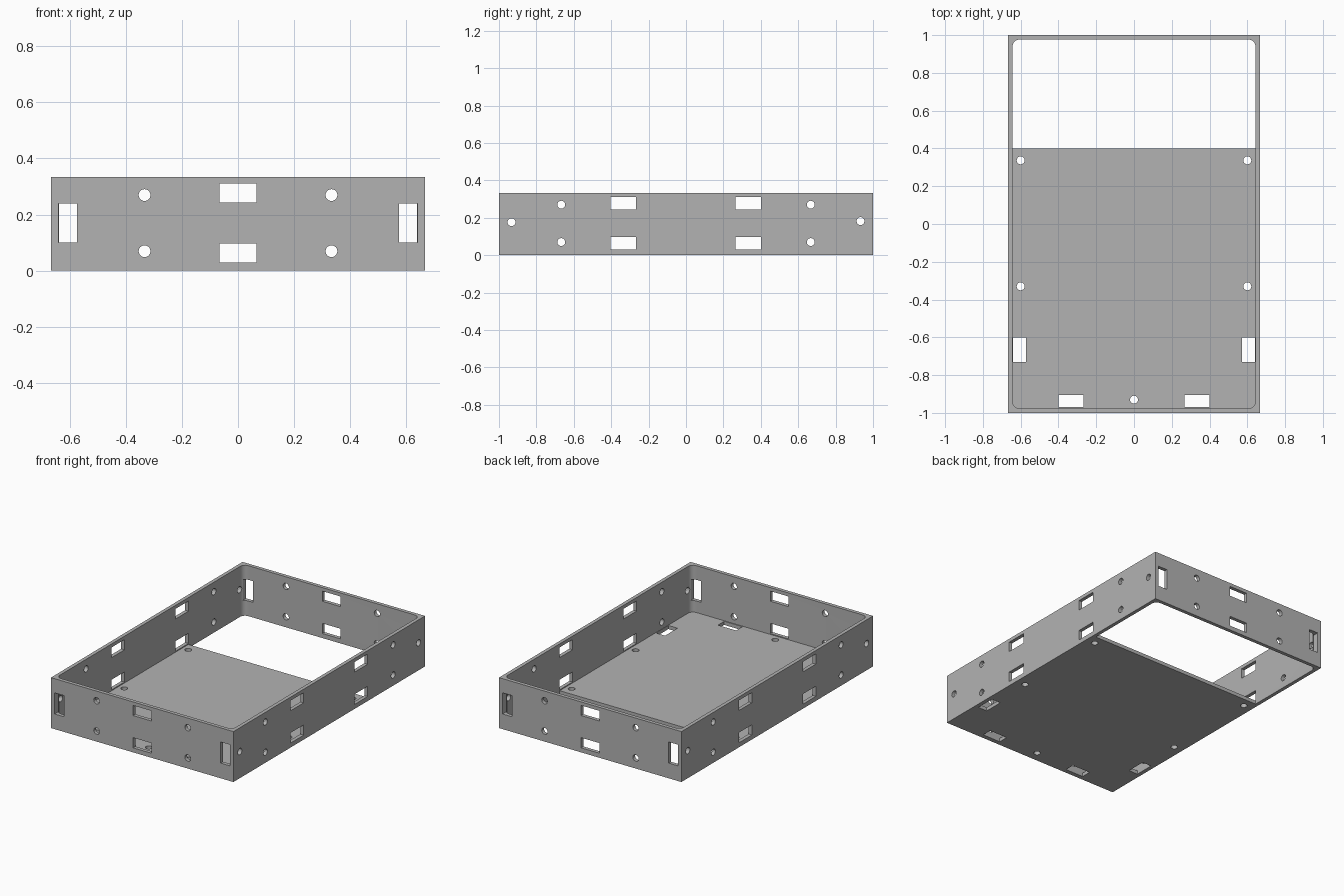
import bpy, bmesh, math
from mathutils import Matrix, Vector

cube = bpy.data.objects.get("Cube")
if cube:
    bpy.data.objects.remove(cube, do_unlink=True)

# Overall dimensions
W, L, H = 0.6667, 1.0, 0.3333      # half width, half length, height
T = 0.024                          # wall and floor thickness
FLOOR_END = 0.4

grey = bpy.data.materials.new("plain grey")
grey.use_nodes = True
grey.diffuse_color = (0.45, 0.45, 0.45, 1)
grey.node_tree.nodes["Principled BSDF"].inputs["Base Color"].default_value = (0.45, 0.45, 0.45, 1)


def add_box(bm, lo, hi):
    lo, hi = Vector(lo), Vector(hi)
    size = Matrix.Diagonal((hi - lo).to_4d())
    size[3][3] = 1
    bmesh.ops.create_cube(bm, size=1, matrix=Matrix.Translation((lo + hi) / 2) @ size)


def add_hole(bm, centre, axis, radius=0.021, depth=0.08):
    turn = Vector((0, 0, 1)).rotation_difference(Vector(axis)).to_matrix().to_4x4()
    bmesh.ops.create_cone(bm, cap_ends=True, segments=32, radius1=radius, radius2=radius,
                          depth=depth, matrix=Matrix.Translation(centre) @ turn)


def finish(bm, name):
    bmesh.ops.recalc_face_normals(bm, faces=bm.faces)
    mesh = bpy.data.meshes.new(name)
    bm.to_mesh(mesh)
    bm.free()
    mesh.materials.append(grey)
    obj = bpy.data.objects.new(name, mesh)
    bpy.context.scene.collection.objects.link(obj)
    return obj


def subtract(obj, cutter):
    mod = obj.modifiers.new("cut", 'BOOLEAN')
    mod.operation, mod.solver, mod.object = 'DIFFERENCE', 'EXACT', cutter
    bpy.context.view_layer.objects.active = obj
    bpy.ops.object.modifier_apply(modifier=mod.name)
    bpy.data.objects.remove(cutter, do_unlink=True)


# Outer block
bm = bmesh.new()
add_box(bm, (-W, -L, 0), (W, L, H))
tray = finish(bm, "tray")

# Cavity with rounded corners, open through the bottom behind the floor
bm = bmesh.new()
r, steps = 0.035, 8
outline = []
for i, (sx, sy) in enumerate([(1, 1), (-1, 1), (-1, -1), (1, -1)]):
    for k in range(steps + 1):
        a = math.pi / 2 * (i + k / steps)
        outline.append(bm.verts.new((sx * (W - T - r) + r * math.cos(a),
                                     sy * (L - T - r) + r * math.sin(a), -0.2)))
base = bm.faces.new(outline)
top = bmesh.ops.extrude_face_region(bm, geom=[base])["geom"]
bmesh.ops.translate(bm, vec=(0, 0, 0.8), verts=[g for g in top if isinstance(g, bmesh.types.BMVert)])
cavity = finish(bm, "cavity_cutter")
bm = bmesh.new()
add_box(bm, (-1, -1.5, -0.5), (1, FLOOR_END, T))
subtract(cavity, finish(bm, "floor_block"))
subtract(tray, cavity)

# Windows and round holes
bm = bmesh.new()
slots = [(0.03, 0.097), (0.243, 0.31)]
for s in (-1, 1):
    # front and back walls
    y0, y1 = sorted((s * (L - 0.04), s * (L + 0.04)))
    for z0, z1 in slots:
        add_box(bm, (-0.0667, y0, z0), (0.0667, y1, z1))
        for x in (-0.333, 0.333):
            add_hole(bm, (x, s * L, (z0 + z1) / 2 + (0.006 if z0 < 0.1 else -0.007)), (0, 1, 0))
    for x in (-1, 1):
        x0, x1 = sorted((x * 0.573, x * 0.64))
        add_box(bm, (x0, y0, 0.1), (x1, y1, 0.24))
    # side walls
    x0, x1 = sorted((s * (W - 0.04), s * (W + 0.04)))
    for z0, z1 in slots:
        for y in (-0.335, 0.333):
            add_box(bm, (x0, y - 0.068, z0), (x1, y + 0.068, z1))
    for y in (-0.667, 0.667):
        for z in (0.07, 0.27):
            add_hole(bm, (s * W, y, z), (1, 0, 0))
    for y, z in ((-0.933, 0.176), (0.933, 0.182)):
        add_hole(bm, (s * W, y, z), (1, 0, 0))
    # floor
    x0, x1 = sorted((s * 0.267, s * 0.4))
    add_box(bm, (x0, -0.97, -0.04), (x1, -0.904, 0.04))
    x0, x1 = sorted((s * 0.573, s * 0.64))
    add_box(bm, (x0, -0.73, -0.04), (x1, -0.6, 0.04))
    for y in (-0.33, 0.337):
        add_hole(bm, (s * 0.6, y, 0), (0, 0, 1))
add_hole(bm, (0, -0.93, 0), (0, 0, 1))
subtract(tray, finish(bm, "opening_cutter"))

# Smooth the round holes and inner corners, keep edges crisp
for o in bpy.context.selected_objects:
    o.select_set(False)
tray.select_set(True)
bpy.context.view_layer.objects.active = tray
bpy.ops.object.shade_smooth_by_angle(angle=math.radians(30))
